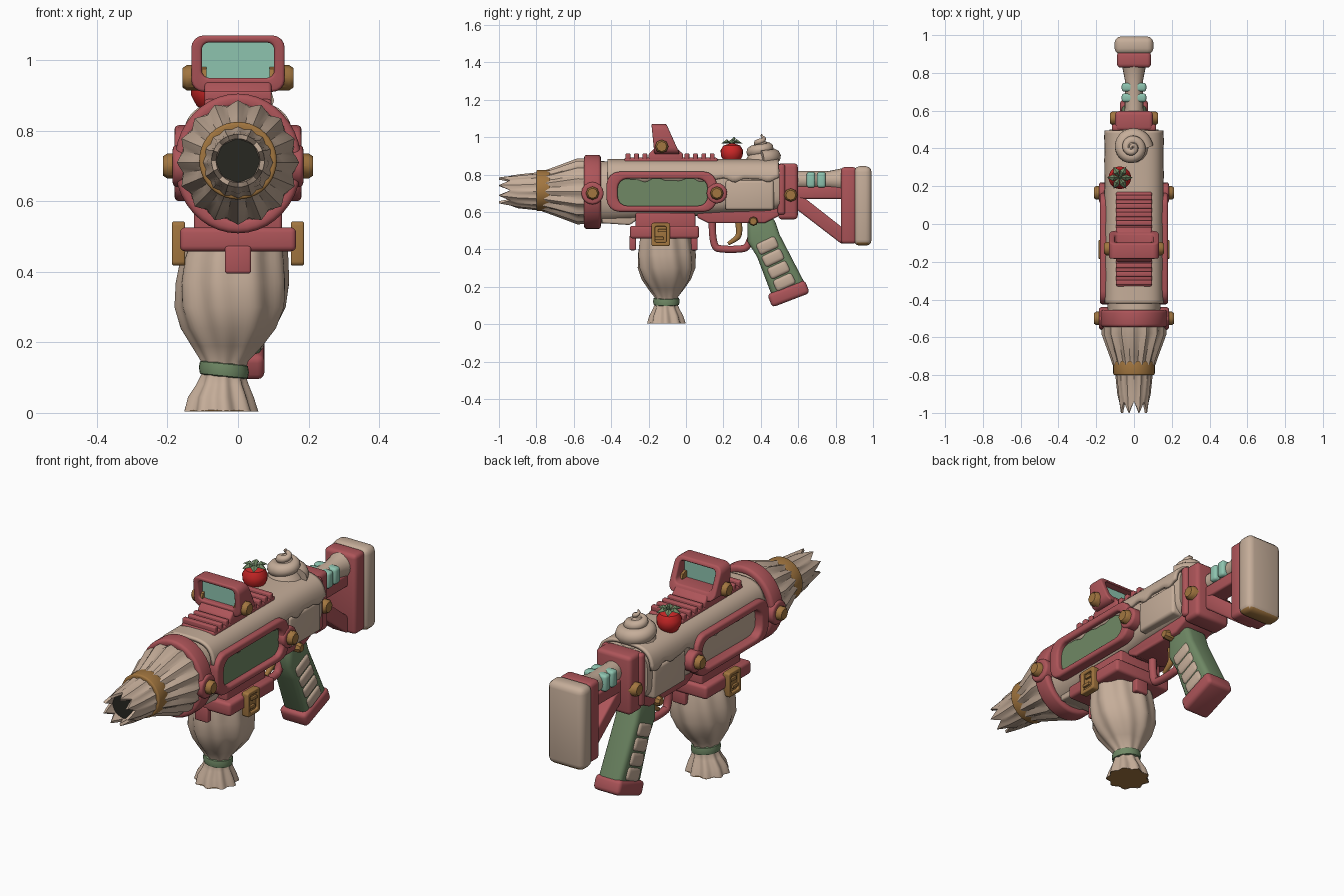
import bpy, bmesh, math
from math import sin, cos, pi, tau
from mathutils import Vector, Matrix

if "Cube" in bpy.data.objects:
    bpy.data.objects.remove(bpy.data.objects["Cube"], do_unlink=True)


def material(name, rgb):
    m = bpy.data.materials.new(name)
    m.use_nodes = True
    m.diffuse_color = (*rgb, 1)
    m.node_tree.nodes["Principled BSDF"].inputs["Base Color"].default_value = (*rgb, 1)
    return m


CREAM = material("cream", (0.56, 0.42, 0.32))
ROSE = material("rose", (0.42, 0.09, 0.10))
GREEN = material("sage_green", (0.16, 0.25, 0.13))
MINT = material("mint", (0.27, 0.55, 0.43))
GOLD = material("gold", (0.36, 0.18, 0.05))
RED = material("berry_red", (0.60, 0.02, 0.02))
DARK = material("dark_bore", (0.02, 0.02, 0.015))


def build(name, verts, faces, mat, bevel=0.0, under=None):
    """Mesh object with optional bevel and a second colour on downward faces."""
    bm = bmesh.new()
    vs = [bm.verts.new(v) for v in verts]
    for f in faces:
        bm.faces.new([vs[i] for i in f])
    bmesh.ops.recalc_face_normals(bm, faces=bm.faces)
    if bevel:
        sharp = [e for e in bm.edges if len(e.link_faces) == 2 and e.calc_face_angle() > 0.6]
        bmesh.ops.bevel(bm, geom=sharp, offset=bevel, segments=3, profile=0.5,
                        affect='EDGES', clamp_overlap=True)
    me = bpy.data.meshes.new(name)
    bm.to_mesh(me)
    bm.free()
    me.materials.append(mat)
    if under:
        me.materials.append(under)
    for p in me.polygons:
        p.use_smooth = True
        p.material_index = 1 if under and p.normal.z < -0.6 else 0
    me.set_sharp_from_angle(angle=math.radians(38))
    ob = bpy.data.objects.new(name, me)
    bpy.context.collection.objects.link(ob)
    return ob


def loft(name, rings, mat, closed=False, caps=True, **kw):
    n, k = len(rings[0]), len(rings)
    faces = [(i * n + j, i * n + (j + 1) % n, (i + 1) % k * n + (j + 1) % n, (i + 1) % k * n + j)
             for i in range(k if closed else k - 1) for j in range(n)]
    if caps and not closed:
        faces += [tuple(range(n)), tuple(range((k - 1) * n, k * n))]
    return build(name, [v for r in rings for v in r], faces, mat, **kw)


def oval(rx, ry, n=32, power=2, flutes=0, amp=0.0, phase=0.0):
    pts = []
    for i in range(n):
        t = tau * i / n
        c, s, f = cos(t), sin(t), 1 + amp * cos(flutes * t + phase)
        pts.append((rx * f * math.copysign(abs(c) ** (2 / power), c),
                    ry * f * math.copysign(abs(s) ** (2 / power), s)))
    return pts


def along_y(pts, y, z=0.71, x=0.0):
    return [(x + a, y, z + b) for a, b in pts]


def along_z(pts, z, x=0.0, y=0.0):
    return [(x + a, y + b, z) for a, b in pts]


def box(name, center, size, mat, bevel=0.01, tilt=0, **kw):
    rot = Matrix.Rotation(math.radians(tilt), 3, 'X')
    corner = [(-1, -1), (1, -1), (1, 1), (-1, 1)]
    rings = [[Vector(center) + rot @ Vector((a * size[0] / 2, b * size[1] / 2, s * size[2] / 2))
              for a, b in corner] for s in (-1, 1)]
    return loft(name, rings, mat, bevel=bevel, **kw)


def prism(name, profile, half, mat, bevel=0.01, **kw):
    """Side profile in (y, z), extruded across x."""
    return loft(name, [[(x, y, z) for y, z in profile] for x in (-half, half)], mat, bevel=bevel, **kw)


def rounded(cx, cy, w, h, r, steps=4):
    pts = []
    for q, (sx, sy) in enumerate([(1, 1), (-1, 1), (-1, -1), (1, -1)]):
        for i in range(steps + 1):
            t = pi / 2 * (q + i / steps)
            pts.append((cx + sx * (w / 2 - r) + r * cos(t), cy + sy * (h / 2 - r) + r * sin(t)))
    return pts


def tube(name, pts, radius, mat, radii=None, smooth_path=True):
    cu = bpy.data.curves.new(name, 'CURVE')
    cu.dimensions, cu.bevel_depth, cu.bevel_resolution = '3D', radius, 3
    cu.use_fill_caps = True
    sp = cu.splines.new('NURBS' if smooth_path else 'POLY')
    sp.points.add(len(pts) - 1)
    for i, p in enumerate(pts):
        sp.points[i].co = (*p, 1)
        sp.points[i].radius = radii[i] if radii else 1
    if smooth_path:
        sp.order_u, sp.use_endpoint_u = 3, True
    cu.materials.append(mat)
    bpy.context.collection.objects.link(bpy.data.objects.new(name, cu))


def bolt(name, side, x, y, z, r=0.036):
    rings = [[(side * (x + d), y + a, z + b) for a, b in oval(r * k, r * k, 8)]
             for d, k in ((-0.04, 1), (0.015, 1), (0.028, 0.75))]
    loft(name, rings, GOLD)


# Fluted piping nozzle with a toothed tip
spec = [(-0.5, .165, .02), (-0.58, .165, .05), (-0.7, .122, .06), (-0.78, .098, .03), (-0.9, .085, .04)]
rings = [along_y(oval(r, r * 1.02, 64, 2, 16, a), y) for y, r, a in spec]


def tip(r):
    return [(a, -1 + 0.06 * abs((i % 8) - 4) / 4, 0.715 + b)
            for i, (a, b) in enumerate(oval(r, r, 64))]


rings += [tip(.075), tip(.062), along_y(oval(.055, .055, 64), -0.86, 0.715)]
loft("nozzle", rings, CREAM, caps=False)
loft("nozzle_bore", [along_y(oval(r, r), y, 0.715) for y, r in ((-.935, .064), (-.87, .054), (-.80, .05))], DARK)
bpy.data.objects["nozzle_bore"].data.polygons[-2].flip()


def band(name, y0, y1, rx, rz, thick, mat, z, bevel):
    loft(name, [along_y(oval(a, b, 40), y, z) for a, b, y in
                ((rx, rz, y0), (rx, rz, y1), (rx - thick, rz - thick, y1), (rx - thick, rz - thick, y0))],
         mat, closed=True, bevel=bevel)


band("nozzle_band", -0.80, -0.725, .11, .11, .03, GOLD, 0.715, .008)
band("front_collar", -0.545, -0.455, .18, .198, .04, ROSE, 0.707, .015)

# Main body
spec = [(-.5, .705, .14, .17, 2.2), (-.42, .705, .14, .165, 2.5), (-.25, .71, .14, .155, 3),
        (0, .72, .14, .145, 3.2), (.2, .73, .14, .14, 3.5), (.45, .735, .14, .135, 3.8), (.5, .735, .13, .12, 3.8)]
loft("body", [along_y(oval(rx, rz, 40, p), y, z) for y, z, rx, rz, p in spec], CREAM)
box("body_side_panel", (0, .34, .69), (.295, .26, .16), CREAM, .015)
prism("body_chin", [(-.45, .6), (-.45, .54), (-.3, .53), (-.26, .56), (-.2, .6)], .09, CREAM)

# Dripping icing shell over the rear of the body
verts, faces, across, rows = [], [], 18, 60
for i in range(rows + 1):
    y = -.42 + .915 * i / rows
    for j in range(across + 1):
        u = j / across * 2 - 1
        low = .45 + .14 * sin(y * 38 + u) + .08 * sin(y * 67)
        t = pi / 2 - u * (pi / 2 - .3 * low)
        c, s = cos(t), sin(t)
        verts.append((.15 * math.copysign(abs(c) ** .6, c), y, .728 + .147 * abs(s) ** .6))
for i in range(rows):
    for j in range(across):
        a = i * (across + 1) + j
        faces.append((a, a + 1, a + across + 2, a + across + 1))
icing = build("icing_drips", verts, faces, CREAM)
solid = icing.modifiers.new("thickness", 'SOLIDIFY')
solid.thickness, solid.offset = .016, 0

# Side frames, lugs and bolts
for s, label in ((1, "left"), (-1, "right")):
    outer, inner = rounded(-.13, .708, .59, .215, .07), rounded(-.125, .705, .48, .145, .05)
    loft(label + "_side_frame", [[(s * x, y, z) for y, z in p] for x, p in
         ((.12, outer), (.18, outer), (.18, inner), (.12, inner))], ROSE, closed=True, bevel=.012)
    for y, r in ((-.5, .06), (.165, .055)):
        loft(label + "_lug", [[(s * x, y + a, .7 + b) for a, b in oval(r, r, 16)] for x in (.1, .185)],
             ROSE, bevel=.012)
        bolt(label + "_bolt", s, .185, y, .7)
    bolt(label + "_rear_bolt", s, .10, .56, .69)
    bolt(label + "_receiver_bolt", s, .085, .36, .55, .025)
    bolt(label + "_sight_bolt", s, .13, -.13, .95)
    # Buckles on the strap
    outer, inner = rounded(-.135, .48, .1, .125, .012), rounded(-.135, .48, .06, .085, .008)
    loft(label + "_buckle", [[(s * x, y, z) for y, z in p] for x, p in
         ((.15, outer), (.187, outer), (.187, inner), (.15, inner))], GOLD, closed=True, bevel=.005)
    box(label + "_buckle_back", (s * .165, -.135, .48), (.02, .08, .1), GOLD, .003)
    for k in (-1, 1):
        box(label + "_buckle_bar", (s * .176, -.135 + k * .008, .48 + k * .02), (.02, .045, .016), GOLD, .003)
box("window_panel", (.148, -.125, .705), (.008, .49, .155), GREEN, 0)

# Top rail
box("rail", (0, -.08, .87), (.19, .5, .04), ROSE)
for y in [-.31 + .045 * i for i in range(11)]:
    if not -.2 < y < -.01:
        box("rail_tooth", (0, y, .895), (.19, .026, .035), ROSE, .006)

# Sight
outer, inner = rounded(0, .99, .265, .16, .035), rounded(0, 1.0, .205, .1, .02)


def sight_ring(pts, back):
    return [(x, (-.105 + (1.07 - z) * .45) if back else -.185 + (1.07 - z) * .1, z) for x, z in pts]


loft("sight_frame", [sight_ring(outer, 0), sight_ring(outer, 1), sight_ring(inner, 1), sight_ring(inner, 0)],
     ROSE, closed=True, bevel=.008)
box("sight_glass", (0, -.14, 1.0), (.22, .008, .115), MINT, 0)
prism("sight_base", [(-.2, .87), (-.2, .91), (-.17, .94), (-.05, .94), (-.015, .91), (-.015, .87)], .095, ROSE)

# Cream swirl and berry
turns = [i / 40 for i in range(41)]
tube("cream_swirl", [(-.01 + .068 * (1 - t) * cos(t * 17), .405 + .068 * (1 - t) * sin(t * 17), .885 + .13 * t)
                     for t in turns], .045, CREAM, [1.02 - t * .95 for t in turns])
loft("swirl_core", [along_z(oval(r, r, 16), z, -.01, .405) for z, r in ((.84, .1), (.89, .08), (.98, .02))], CREAM)
loft("berry", [along_z(oval(r, r, 20), z, -.075, .245) for z, r in
               ((.855, .02), (.87, .042), (.9, .058), (.93, .06), (.955, .045), (.965, .015))], RED)
for i in range(6):
    d = Vector((cos(i * tau / 6), sin(i * tau / 6), 0))
    w, o = Vector((-d.y, d.x, 0)) * .018, Vector((-.075, .245, .965))
    up = Vector((0, 0, .012))
    build("berry_leaf", [o, o + d * .035 + w + up, o + d * .068, o + d * .035 - w + up, o + d * .03 + up * 2],
          [(0, 1, 4), (1, 2, 4), (2, 3, 4), (3, 0, 4), (0, 3, 2, 1)], GREEN)
tube("berry_stem", [(-.075, .245, .96), (-.075, .25, .985), (-.07, .26, .995)], .008, GREEN)

# Lower receiver, trigger and guard
prism("lower_receiver", [(.06, .63), (.5, .63), (.5, .58), (.42, .54), (.12, .54), (.06, .57)], .09, ROSE)
tube("trigger_guard", [(0, y, z) for y, z in
     ((.14, .55), (.14, .41), (.2, .4), (.28, .4), (.34, .41), (.36, .52))], .02, ROSE)
tube("trigger", [(0, y, z) for y, z in ((.28, .55), (.29, .48), (.26, .45), (.225, .43))],
     .016, GOLD, [1.2, 1.1, .9, .6])

# Pistol grip
prism("grip", [(.33, .57), (.47, .57), (.5, .48), (.645, .2), (.46, .15), (.38, .36), (.33, .44)], .065, GREEN, .025)
for y, z in ((.435, .42), (.465, .355), (.495, .29), (.525, .225)):
    box("finger_pad", (0, y, z), (.15, .115, .068), CREAM, .018, 25)
box("grip_cap", (0, .548, .163), (.15, .215, .075), ROSE, .02, 21)

# Bag strap, well and pleated bag
box("bag_well", (0, -.11, .55), (.25, .32, .09), ROSE)
box("bag_strap", (0, -.115, .492), (.33, .37, .068), ROSE, .015)
for y in (-.285, .045):
    box("strap_tab", (0, y, .435), (.075, .035, .08), ROSE, .008)
spec = [(.5, 0, .135), (.44, -.01, .148), (.37, -.015, .156), (.3, -.02, .154), (.24, -.025, .132), (.19, -.03, .098),
        (.145, -.038, .064), (.11, -.042, .06), (.08, -.045, .07), (.045, -.05, .088), (.004, -.05, .1)]
loft("bag", [along_z(oval(r, r * .97, 72, 2, 9, .045 if z > .1 else .08, min(z, .4) * 12), z, x, -.105)
             for z, x, r in spec], CREAM, caps=False)
loft("bag_underside", [along_z(oval(r, r, 36, 2, 9, .08, 0), z, -.05, -.105)
                       for z, r in ((.006, .098), (.025, .07), (.035, .02))], GOLD)
loft("bag_tie", [[(-.04 + a, -.105 + b, z - a * .1) for a, b in oval(r, r, 28)] for z, r in
                 ((.102, .06), (.105, .068), (.122, .071), (.139, .068), (.142, .06))], GREEN)

# Shoulder stock
box("rear_block", (0, .545, .71), (.2, .105, .3), ROSE, .02)
box("rear_flange", (0, .51, .72), (.235, .04, .27), ROSE, .015)
loft("stock_tube", [along_y(oval(r, r, 20), y, .77) for y, r in
                    ((.57, .05), (.76, .048), (.82, .06), (.86, .07))], CREAM)
for y in (.668, .724):
    box("stock_ring", (0, y, .772), (.13, .046, .085), MINT, .014)
prism("stock_top_bar", [(.57, .735), (.57, .67), (.86, .67), (.86, .735)], .045, ROSE)
prism("stock_brace", [(.57, .70), (.57, .63), (.83, .43), (.87, .43), (.87, .49), (.64, .67)], .045, ROSE)
box("butt_plate", (0, .87, .635), (.18, .085, .41), ROSE, .02)
box("butt_pad", (0, .945, .632), (.205, .095, .425), CREAM, .032, under=GOLD)
